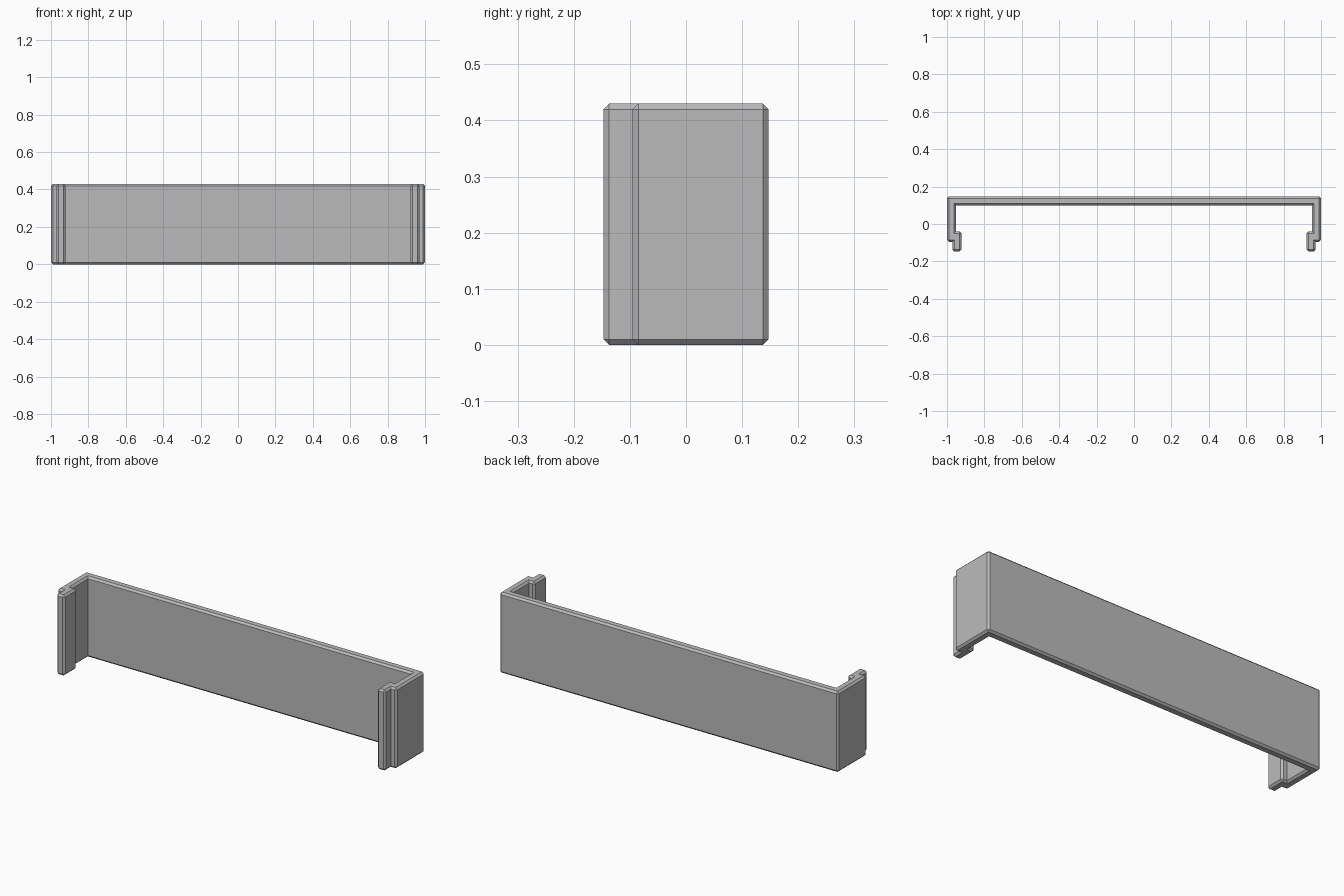
import bpy
import bmesh

HEIGHT = 0.43
CHAMFER = 0.01

cube = bpy.data.objects.get("Cube")
if cube:
    bpy.data.objects.remove(cube)

# Single grey finish
grey = bpy.data.materials.new("plain grey")
grey.use_nodes = True
colour = (0.5, 0.5, 0.5, 1)
grey.diffuse_color = colour
grey.node_tree.nodes["Principled BSDF"].inputs["Base Color"].default_value = colour

# Half outline of the clip: back wall, side arm, stepped hook
half = [(1, 0.147), (1, -0.095), (0.97, -0.095), (0.97, -0.147),
        (0.923, -0.147), (0.923, -0.04), (0.953, -0.04), (0.953, 0.099)]
outline = half + [(-x, y) for x, y in reversed(half)]

# Extrude the outline upward
bm = bmesh.new()
base = bm.faces.new([bm.verts.new((x, y, 0)) for x, y in outline])
top = bmesh.ops.extrude_face_region(bm, geom=[base])["geom"]
bmesh.ops.translate(bm, vec=(0, 0, HEIGHT),
                    verts=[v for v in top if isinstance(v, bmesh.types.BMVert)])
bmesh.ops.recalc_face_normals(bm, faces=bm.faces)

# Chamfer the outward edges, leaving inner corners crisp
bmesh.ops.bevel(bm, geom=[e for e in bm.edges if e.is_convex],
                offset=CHAMFER, offset_type='OFFSET', segments=1,
                profile=0.5, affect='EDGES', clamp_overlap=False)
bmesh.ops.recalc_face_normals(bm, faces=bm.faces)

mesh = bpy.data.meshes.new("bracket_clip")
bm.to_mesh(mesh)
bm.free()
mesh.materials.append(grey)
bpy.context.collection.objects.link(bpy.data.objects.new("bracket_clip", mesh))
